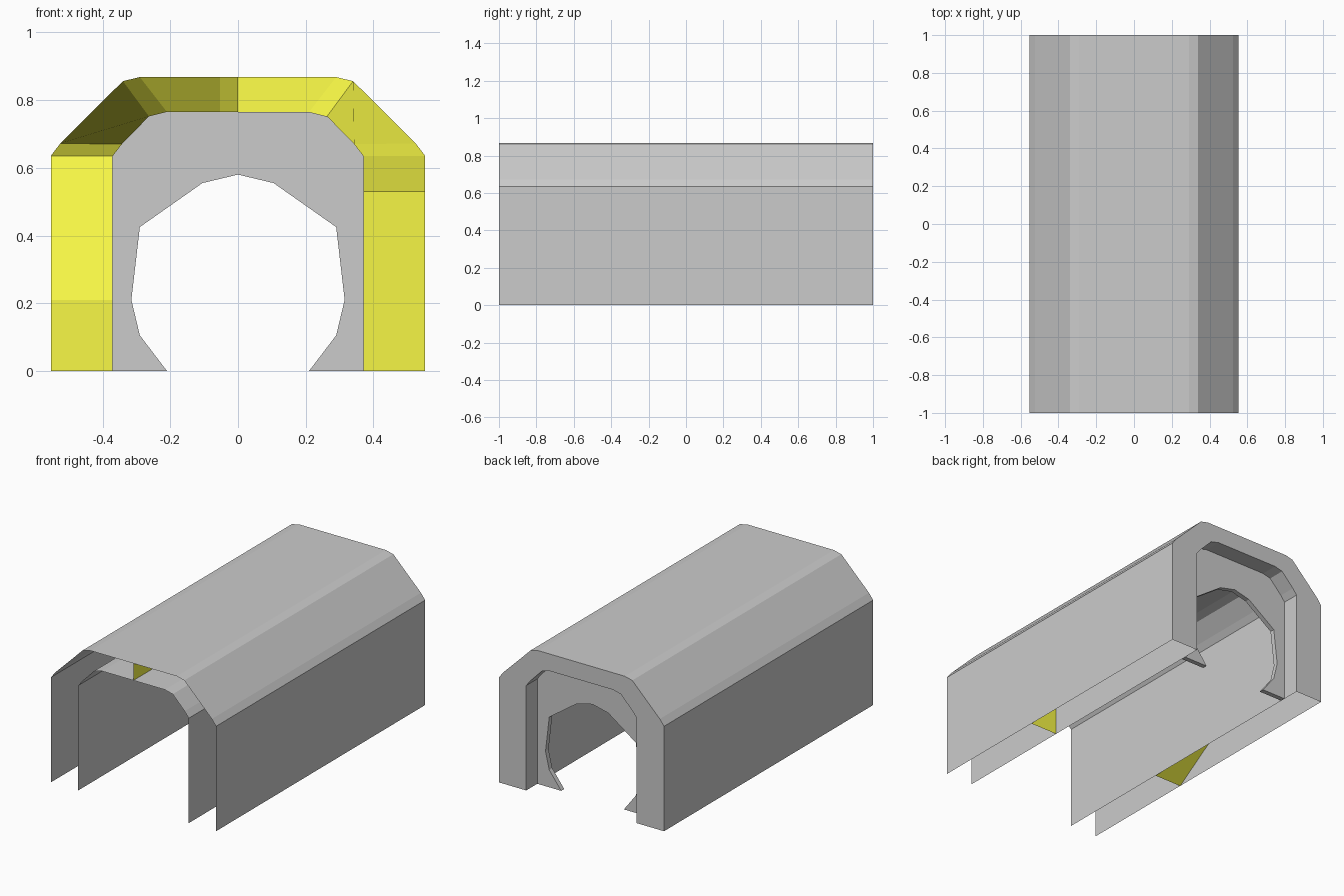
import bpy

if "Cube" in bpy.data.objects:
    bpy.data.objects.remove(bpy.data.objects["Cube"])


def mirrored(half):
    """Right half (bottom to top) -> full arch from left bottom to right bottom."""
    return [(-x, z) for x, z in half] + [p for p in reversed(half) if p[0] > 0]


def add_mesh(name, verts, faces, color=None):
    me = bpy.data.meshes.new(name)
    me.from_pydata(verts, [], faces)
    me.update()
    ob = bpy.data.objects.new(name, me)
    bpy.context.collection.objects.link(ob)
    if color:
        mat = bpy.data.materials.new(name + "_material")
        mat.diffuse_color = color
        mat.use_nodes = True
        mat.node_tree.nodes["Principled BSDF"].inputs["Base Color"].default_value = mat.diffuse_color
        me.materials.append(mat)
    return ob


def bridge(name, a, b, flip=False, color=None):
    """Quad strip between two polylines of equal length."""
    n = len(a)
    faces = [(i, i + 1, n + i + 1, n + i) for i in range(n - 1)]
    if flip:
        faces = [f[::-1] for f in faces]
    return add_mesh(name, a + b, faces, color)


def at(profile, y):
    return [(x, y, z) for x, z in profile]


outer_half = [(.553, 0), (.553, .635), (.525, .672), (.34, .856), (.29, .868)]
inner_half = [(.37, 0), (.37, .635), (.343, .67), (.263, .752), (.21, .765)]
outer, inner = mirrored(outer_half), mirrored(inner_half)

# Outer shell, inner lining and the closed rear rim
bridge("outer_shell", at(outer, -1), at(outer, 1))
bridge("inner_lining", at(inner, -1), at(inner, 1), flip=True)
bridge("rear_rim", at(outer, 1), at(inner, 1), flip=True)

# Recessed rear plate with an arched cutout
hole = mirrored([(.21, 0), (.29, .105), (.315, .21), (.29, .425), (.105, .555), (0, .58)])
outline = inner + hole[::-1]
front_y, back_y = .865, .894
n = len(outline)
plate_faces = [tuple(range(n))[::-1], tuple(range(n, 2 * n))]
k = len(inner)
for i in range(k - 1, n):        # feet and cutout edge
    j = (i + 1) % n
    plate_faces.append((i, j, n + j, n + i))
add_mesh("rear_plate", at(outline, front_y) + at(outline, back_y), plate_faces)

# Yellow ramp filling the gap between shell and lining, stepped at the top centre
yellow = (.92, .92, .06, 1)


def ramp(name, side, walls, corner_y, tops):
    """walls/tops: (position, y) along the leg and along the roof."""
    o, i = [], []
    for z, y in walls:
        o.append((side * .553, y, z))
        i.append((side * .37, y, z))
    for (ox, oz), (ix, iz), y in zip(outer_half[1:], inner_half[1:], corner_y):
        o.append((side * ox, y, oz))
        i.append((side * ix, y, iz))
    for x, y in tops:
        o.append((side * x, y, .868))
        i.append((side * x, y, .765))
    bridge(name, o, i, flip=side > 0, color=yellow)


ramp("left_ramp", -1, [(0, -.25), (.21, .07)], [.29, .27, -.2, -.32],
     [(.053, -.78), (0, -1)])
ramp("right_ramp", 1, [(0, -.25), (.53, -.25)], [.06, .13, .87, .9], [(0, 1)])
bridge("ramp_step", [(0, -1, .765), (0, 1, .765)],
       [(0, -1, .868), (0, 1, .868)], color=yellow)
